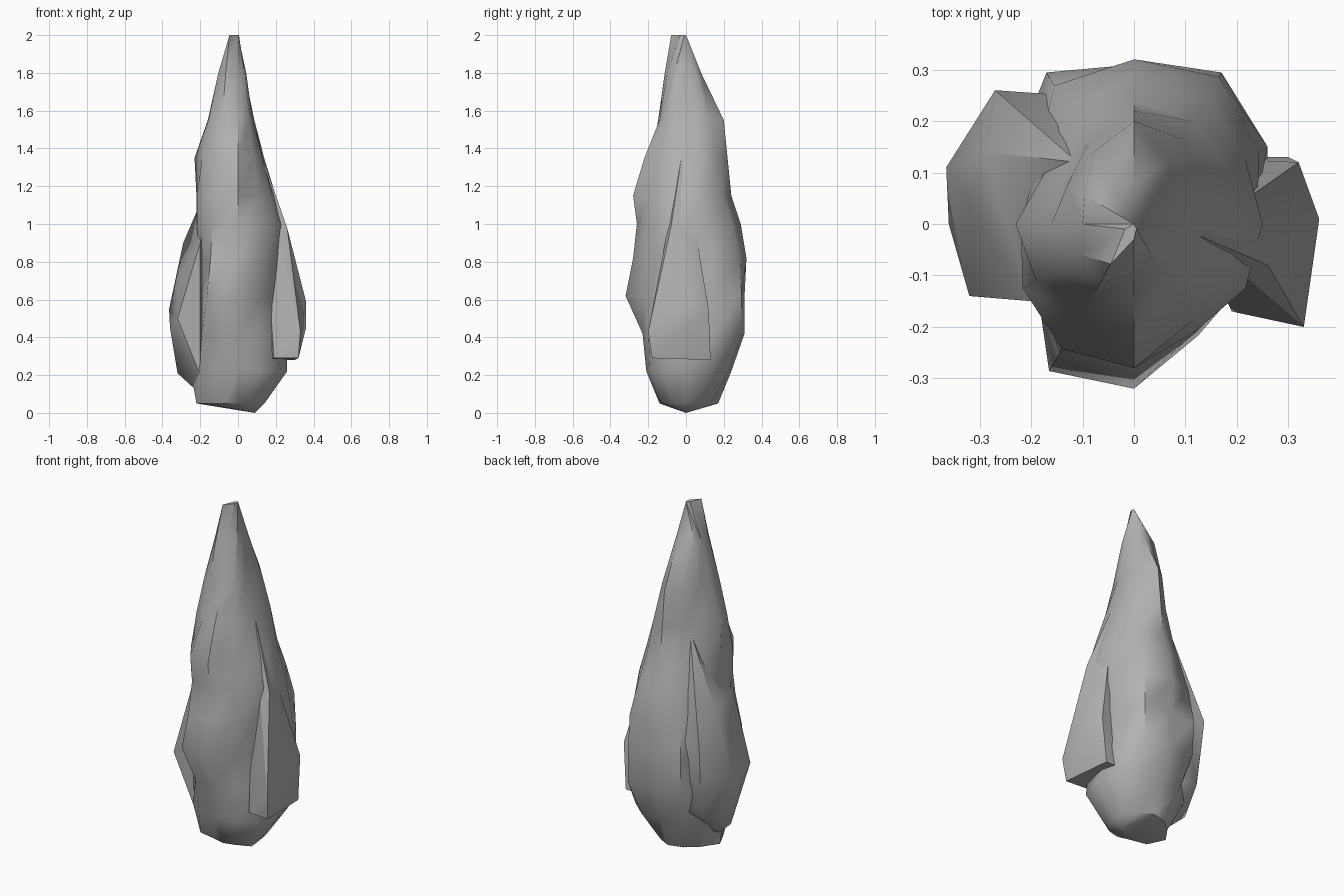
import bpy
import bmesh
from math import cos, sin, pi, radians
from mathutils import Vector

# Remove the default cube
default_cube = bpy.data.objects.get("Cube")
if default_cube:
    bpy.data.objects.remove(default_cube, do_unlink=True)

# Single stone colour
stone = bpy.data.materials.new("grey_stone")
stone.use_nodes = True
stone.diffuse_color = (0.45, 0.45, 0.45, 1)
shader = next(n for n in stone.node_tree.nodes if n.type == 'BSDF_PRINCIPLED')
shader.inputs["Base Color"].default_value = stone.diffuse_color
shader.inputs["Roughness"].default_value = 0.9


def finish(name, bm, angle):
    """Turn a bmesh into a stone object whose sharp ridges stay crisp."""
    bmesh.ops.remove_doubles(bm, verts=bm.verts, dist=0.002)
    bmesh.ops.recalc_face_normals(bm, faces=bm.faces)
    mesh = bpy.data.meshes.new(name)
    bm.to_mesh(mesh)
    bm.free()
    mesh.materials.append(stone)
    obj = bpy.data.objects.new(name, mesh)
    bpy.context.collection.objects.link(obj)
    bpy.ops.object.select_all(action='DESELECT')
    obj.select_set(True)
    bpy.context.view_layer.objects.active = obj
    bpy.ops.object.shade_smooth_by_angle(angle=radians(angle))
    return obj


def loft(name, rings, base_point, angle):
    """Skin rings of radii (in hundredths), spaced evenly around the z axis."""
    bm = bmesh.new()
    loops = []
    for z, radii in rings:
        step = 2 * pi / len(radii)
        loops.append([bm.verts.new((r / 100 * cos(i * step), r / 100 * sin(i * step), z))
                      for i, r in enumerate(radii)])
    for low, high in zip(loops, loops[1:]):
        for i in range(len(low)):
            j = (i + 1) % len(low)
            bm.faces.new((low[i], low[j], high[j]))
            bm.faces.new((low[i], high[j], high[i]))
    foot = bm.verts.new(base_point)
    for i, vert in enumerate(loops[0]):
        bm.faces.new((foot, loops[0][(i + 1) % len(loops[0])], vert))
    bm.faces.new(loops[-1])
    return finish(name, bm, angle)


def boulder(name, corners, angle):
    """Convex chunk of rock wrapped around a few corner points."""
    bm = bmesh.new()
    for corner in corners:
        bm.verts.new(Vector(corner))
    result = bmesh.ops.convex_hull(bm, input=bm.verts)
    loose = {v for v in result["geom_interior"] if isinstance(v, bmesh.types.BMVert)}
    bmesh.ops.delete(bm, geom=list(loose), context='VERTS')
    return finish(name, bm, angle)


# Tapering spire with its front and back swellings:
# height, then radii from +x counter-clockwise
loft("central_spire", [
    (0.05, (14, 15, 15, 17, 17, 18, 22, 20, 14, 14, 14, 14)),
    (0.22, (26, 27, 26, 24, 25, 27, 25, 24, 23, 21, 22, 26)),
    (0.42, (23, 30, 34, 31, 33, 29, 22, 22, 25, 23, 23, 24)),
    (0.62, (23, 30, 34, 31, 34, 27, 21, 22, 33, 32, 25, 23)),
    (0.82, (24, 28, 33, 32, 31, 24, 21, 22, 29, 28, 24, 24)),
    (1.00, (25, 25, 28, 29, 26, 22, 22, 25, 27, 26, 24, 25)),
    (1.15, (20, 21, 23, 24, 22, 20, 22, 25, 28, 28, 22, 21)),
    (1.35, (13, 16, 19, 22, 18, 16, 23, 22, 21, 22, 17, 15)),
    (1.55, (8, 10, 14, 20, 16, 15, 16, 18, 17, 14, 12, 9)),
    (1.80, (4, 4, 6, 8, 9, 11, 10, 12, 13, 10, 7, 5)),
    (2.00, (0, 0, 0, 0, 0, 0, 0, 2, 9, 3, 1, 0)),
], (0.09, 0, 0), 45)

# Undercut slab on the left flank (+x)
boulder("left_slab", [
    (0.12, -0.02, 1.38), (0.26, -0.08, 0.98), (0.36, 0.01, 0.59),
    (0.36, 0.01, 0.45), (0.33, -0.20, 0.43), (0.32, 0.12, 0.55),
    (0.32, -0.18, 0.29), (0.30, 0.13, 0.28), (0.19, -0.17, 0.29),
    (0.10, 0.13, 0.28),
], 30)

# Bulging shoulder on the right flank (-x)
boulder("right_shoulder", [
    (-0.36, 0, 0.45), (-0.365, 0.11, 0.55), (-0.32, -0.14, 0.5),
    (-0.32, 0.04, 0.21), (-0.27, 0.26, 0.68), (-0.29, 0.14, 0.9),
    (-0.2, 0, 1), (-0.11, 0.12, 1.32), (-0.25, 0.22, 0.3),
    (-0.2, -0.15, 0.9), (-0.2, 0, 0.1), (-0.13, 0.25, 0.75),
    (-0.13, 0.2, 0.3), (-0.32, 0.04, 0.7), (-0.2, -0.12, 0.2),
], 40)
